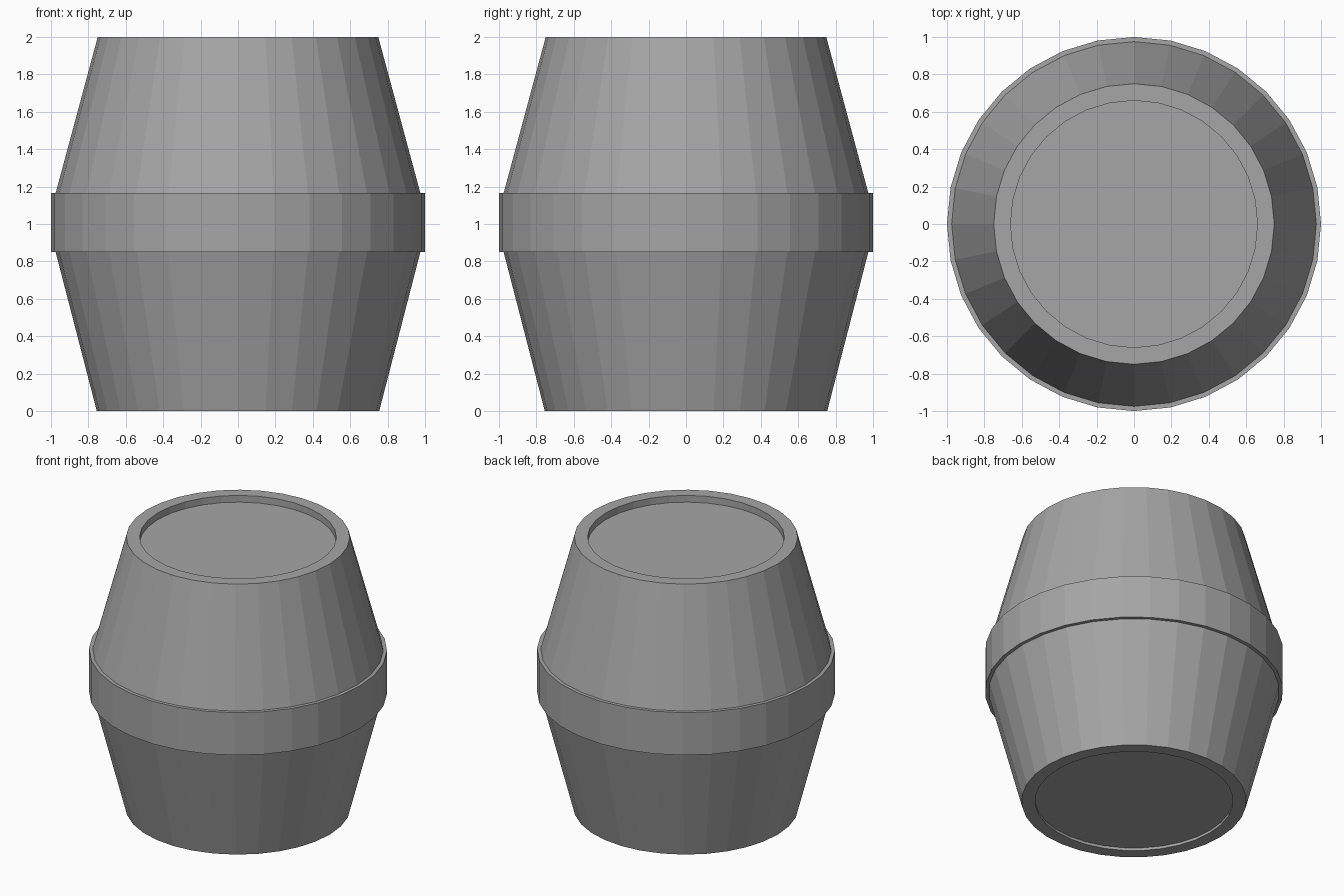
import bpy, bmesh, math

if "Cube" in bpy.data.objects:
    bpy.data.objects.remove(bpy.data.objects["Cube"])

SIDES = 32

grey = bpy.data.materials.new("mid grey")
grey.diffuse_color = (0.38, 0.38, 0.38, 1)
grey.use_nodes = True
grey.node_tree.nodes["Principled BSDF"].inputs["Base Color"].default_value = grey.diffuse_color


def lathe(name, profile):
    """Revolve (radius, z) points around z; radius 0 becomes a flat cap."""
    bm = bmesh.new()
    rings = []
    for r, z in profile:
        if r == 0:
            continue
        rings.append([bm.verts.new((r * math.cos(2 * math.pi * i / SIDES),
                                    r * math.sin(2 * math.pi * i / SIDES), z))
                      for i in range(SIDES)])
    for a, b in zip(rings, rings[1:]):
        for i in range(SIDES):
            j = (i + 1) % SIDES
            bm.faces.new((a[i], a[j], b[j], b[i]))
    if profile[0][0] == 0:
        bm.faces.new(rings[0][::-1])
    if profile[-1][0] == 0:
        bm.faces.new(rings[-1])
    mesh = bpy.data.meshes.new(name)
    bm.to_mesh(mesh)
    bm.free()
    mesh.materials.append(grey)
    obj = bpy.data.objects.new(name, mesh)
    bpy.context.collection.objects.link(obj)
    return obj


# Lower half of the barrel with a shallow recessed base
lathe("lower_staves", [(0, 0.02), (0.665, 0.02), (0.665, 0), (0.755, 0), (0.975, 0.85)])

# Wide band around the middle
lathe("middle_hoop", [(0.975, 0.85), (1, 0.85), (1, 1.165), (0.975, 1.165)])

# Upper half with a rim and a sunken lid
lathe("upper_staves", [(0.975, 1.165), (0.75, 2), (0.66, 2), (0.66, 1.95), (0, 1.95)])
